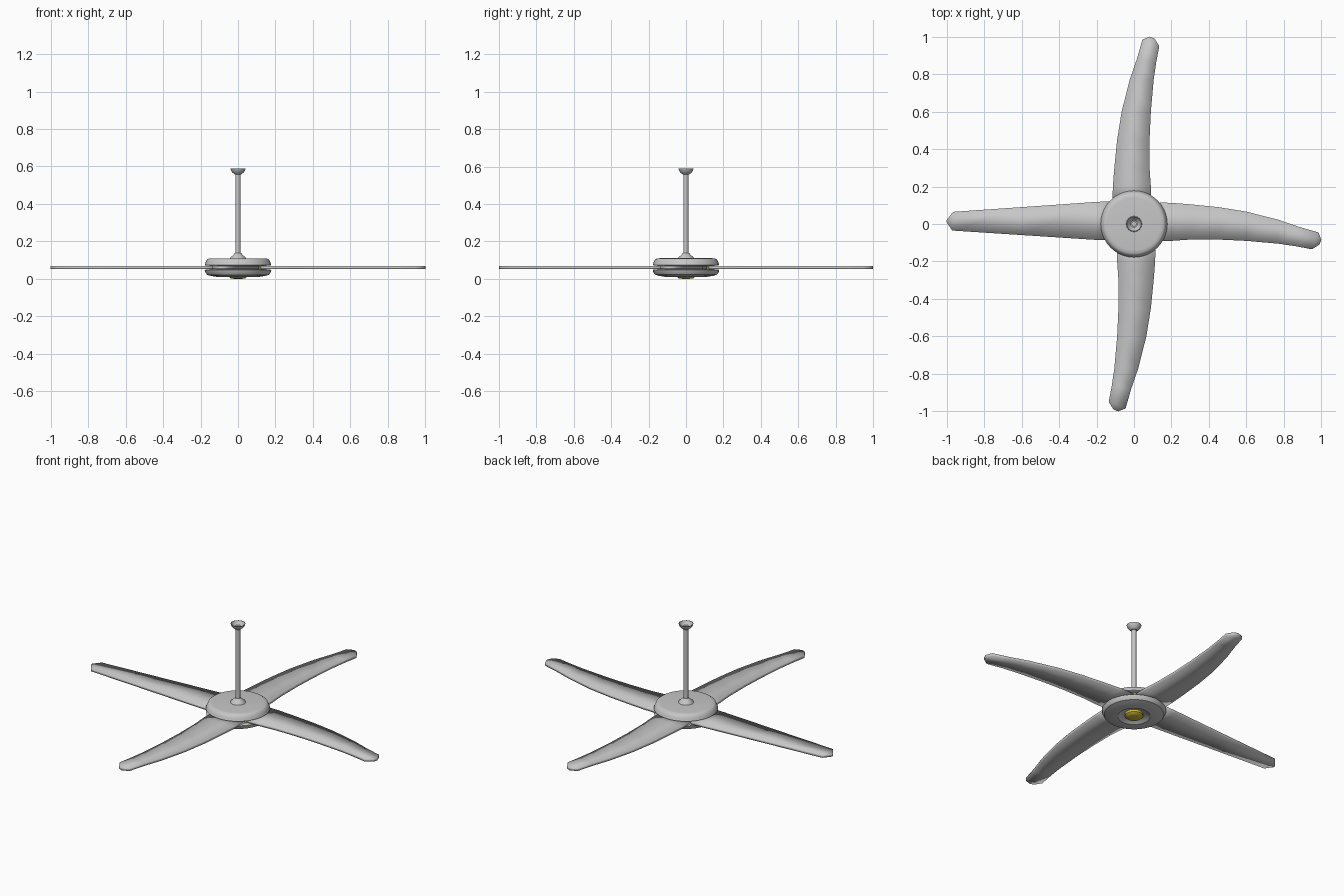
import bpy, bmesh, math

if "Cube" in bpy.data.objects:
    bpy.data.objects.remove(bpy.data.objects["Cube"])


def material(name, color):
    m = bpy.data.materials.new(name)
    m.diffuse_color = (*color, 1)
    m.use_nodes = True
    m.node_tree.nodes["Principled BSDF"].inputs["Base Color"].default_value = m.diffuse_color
    return m


GREY = material("satin grey", (0.57, 0.57, 0.57))
YELLOW = material("brass yellow", (0.60, 0.48, 0.04))


def finish(name, bm, mat, angle):
    bmesh.ops.recalc_face_normals(bm, faces=bm.faces)
    me = bpy.data.meshes.new(name)
    bm.to_mesh(me)
    bm.free()
    me.materials.append(mat)
    ob = bpy.data.objects.new(name, me)
    bpy.context.collection.objects.link(ob)
    bpy.ops.object.select_all(action='DESELECT')
    ob.select_set(True)
    bpy.context.view_layer.objects.active = ob
    bpy.ops.object.shade_smooth_by_angle(angle=math.radians(angle))
    return ob


def lathe(name, profile, mat, sides=40, angle=35):
    """Spin a closed (radius, z) profile round the z axis."""
    bm = bmesh.new()
    vs = [bm.verts.new((r, 0, z)) for r, z in profile]
    es = [bm.edges.new((vs[i], vs[(i + 1) % len(vs)])) for i in range(len(vs))]
    bmesh.ops.spin(bm, geom=vs + es, cent=(0, 0, 0), axis=(0, 0, 1),
                   angle=math.tau, steps=sides, use_duplicate=False)
    bmesh.ops.remove_doubles(bm, verts=bm.verts, dist=1e-5)
    return finish(name, bm, mat, angle)


def blade(name, stations, turn):
    """Thin slab from (x, upper y, x, lower y) stations, rounded by smooth normals."""
    bm = bmesh.new()
    rings = []
    for xa, ya, xb, yb in stations:
        rings.append([bm.verts.new(p) for p in (
            (xa, ya, 0.068), (xa, ya, 0.052), (xb, yb, 0.052), (xb, yb, 0.068))])
    for a, b in zip(rings, rings[1:]):
        for i in range(4):
            j = (i + 1) % 4
            bm.faces.new((a[i], a[j], b[j], b[i]))
    bm.faces.new(rings[0])
    bm.faces.new(rings[-1])
    ob = finish(name, bm, GREY, 180)
    ob.rotation_euler.z = math.radians(turn)
    return ob


# Blades: three swept ones and a straight one on the -x side
swept = [(0.10, 0.115, 0.10, -0.09), (0.20, 0.113, 0.20, -0.09),
         (0.30, 0.105, 0.30, -0.083), (0.45, 0.090, 0.45, -0.083),
         (0.60, 0.066, 0.60, -0.09), (0.77, 0.023, 0.77, -0.105),
         (0.88, -0.015, 0.86, -0.118), (0.985, -0.045, 0.95, -0.135),
         (1.0, -0.085, 0.99, -0.11)]
straight = [(0.10, 0.087, 0.10, -0.122), (0.20, 0.085, 0.20, -0.118),
            (0.60, 0.059, 0.60, -0.090), (0.97, 0.035, 0.965, -0.065),
            (1.0, -0.008, 1.0, -0.022)]
for label, turn in (("right", 0), ("back", 90), ("front", -90)):
    blade("blade_" + label, swept, turn)
blade("blade_left", straight, 180)

# Hub: upper and lower shells with the brass motor between
lathe("upper_shell", [(0, 0.110), (0.14, 0.110), (0.157, 0.108), (0.166, 0.102),
                      (0.173, 0.088), (0.178, 0.074), (0.172, 0.071), (0, 0.071)], GREY)
lathe("lower_shell", [(0, 0.050), (0.172, 0.050), (0.178, 0.047), (0.174, 0.034),
                      (0.165, 0.022), (0.145, 0.016), (0.105, 0.009), (0.09, 0.009),
                      (0.075, 0.020), (0.055, 0.026), (0, 0.026)], GREY)
lathe("motor_core", [(0, 0.080), (0.152, 0.080), (0.152, 0.045), (0, 0.045)], YELLOW)
lathe("bottom_cap", [(0, 0.030), (0.05, 0.030), (0.05, 0.012), (0.04, 0.003),
                     (0.02, 0), (0, 0)], YELLOW)

# Rod with collar, and the open ceiling cup
lathe("rod_collar", [(0, 0.108), (0.043, 0.108), (0.039, 0.116), (0.025, 0.128),
                     (0.017, 0.138), (0, 0.138)], GREY, 24)
lathe("rod", [(0, 0.11), (0.013, 0.11), (0.013, 0.575), (0, 0.575)], GREY, 20)
lathe("ceiling_cup", [(0, 0.558), (0.018, 0.558), (0.03, 0.568), (0.037, 0.578),
                      (0.041, 0.590), (0.038, 0.590), (0.032, 0.578),
                      (0.018, 0.564), (0, 0.564)], GREY, 24)
